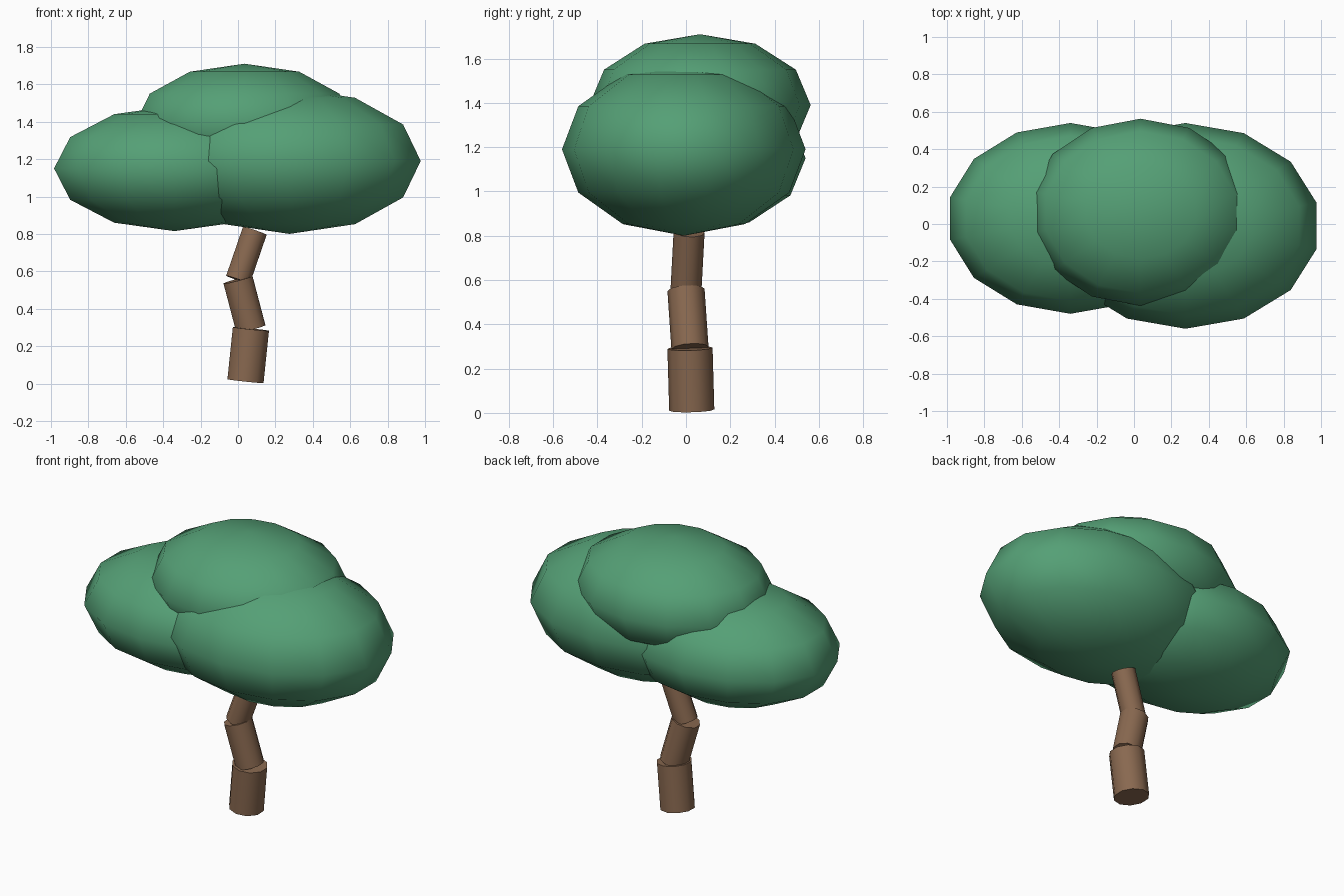
import bpy, math
from mathutils import Vector

if "Cube" in bpy.data.objects:
    bpy.data.objects.remove(bpy.data.objects["Cube"])


def material(name, color):
    m = bpy.data.materials.new(name)
    m.diffuse_color = (*color, 1)
    m.use_nodes = True
    m.node_tree.nodes["Principled BSDF"].inputs["Base Color"].default_value = m.diffuse_color
    return m


leaf = material("leaf_green", (0.09, 0.35, 0.18))
bark = material("bark_brown", (0.25, 0.14, 0.08))


# Foliage: squashed low-poly spheres, smooth shaded
def blob(name, center, radii):
    bpy.ops.mesh.primitive_uv_sphere_add(segments=14, ring_count=6, radius=1, location=center)
    o = bpy.context.object
    o.name = name
    o.scale = radii
    bpy.ops.object.transform_apply(location=False, rotation=False, scale=True)
    bpy.ops.object.shade_smooth()
    o.data.materials.append(leaf)


# Trunk: straight cylinder between two points
def trunk_piece(name, a, b, radius):
    a, b = Vector(a), Vector(b)
    d = b - a
    bpy.ops.mesh.primitive_cylinder_add(vertices=10, radius=radius, depth=d.length,
                                        location=(a + b) / 2)
    o = bpy.context.object
    o.name = name
    o.rotation_mode = 'QUATERNION'
    o.rotation_quaternion = Vector((0, 0, 1)).rotation_difference(d)
    bpy.ops.object.shade_smooth_by_angle(angle=math.radians(40))
    o.data.materials.append(bark)


blob("foliage_right", (0.275, -0.01, 1.19), (0.72, 0.55, 0.39))
blob("foliage_left", (-0.34, 0.03, 1.15), (0.66, 0.51, 0.335))
blob("foliage_top", (0.035, 0.063, 1.39), (0.60, 0.50, 0.32))

# Trunk bends through these points, thinner at each step
path = [(0.04, 0.026, 0.013), (0.069, 0.018, 0.292), (0.0, 0.0, 0.555), (0.09, 0.014, 0.817)]
parts = [("trunk_lower", 0.102), ("trunk_middle", 0.084), ("trunk_upper", 0.07)]
for (name, r), a, b in zip(parts, path, path[1:]):
    trunk_piece(name, a, b, r)
